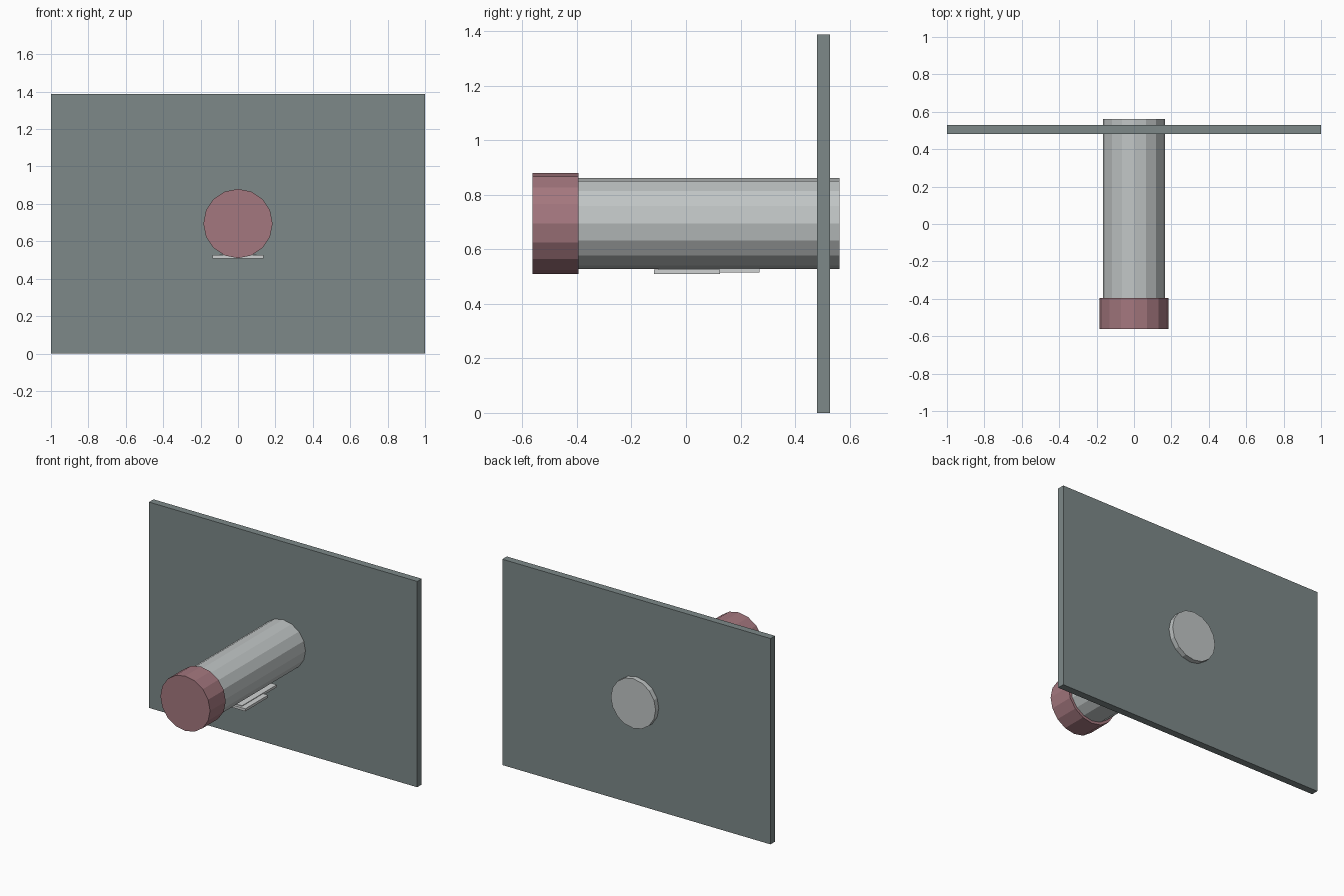
import bpy, bmesh, math
from mathutils import Matrix

if "Cube" in bpy.data.objects:
    bpy.data.objects.remove(bpy.data.objects["Cube"])


def material(name, colour):
    m = bpy.data.materials.new(name)
    m.diffuse_color = (*colour, 1)
    m.use_nodes = True
    m.node_tree.nodes["Principled BSDF"].inputs["Base Color"].default_value = m.diffuse_color
    return m


panel_grey = material("slate grey", (0.205, 0.25, 0.25))
tube_grey = material("light grey", (0.53, 0.56, 0.56))
cap_red = material("dusty red", (0.37, 0.185, 0.21))
plate_grey = material("pale grey", (0.62, 0.64, 0.64))


def finish(name, bm, mat):
    mesh = bpy.data.meshes.new(name)
    bm.to_mesh(bm and mesh)
    bm.free()
    mesh.materials.append(mat)
    bpy.context.collection.objects.link(bpy.data.objects.new(name, mesh))


def box(name, lo, hi, mat):
    bm = bmesh.new()
    size = [b - a for a, b in zip(lo, hi)]
    mid = [(a + b) / 2 for a, b in zip(lo, hi)]
    bmesh.ops.create_cube(bm, size=1, matrix=Matrix.Translation(mid) @ Matrix.Diagonal((*size, 1)))
    finish(name, bm, mat)


def rod(name, radius, y0, y1, mat, z=0.695, sides=16):
    # Low-poly cylinder lying along y
    bm = bmesh.new()
    place = Matrix.Translation((0, (y0 + y1) / 2, z)) @ Matrix.Rotation(math.pi / 2, 4, 'X')
    bmesh.ops.create_cone(bm, cap_ends=True, segments=sides, radius1=radius,
                          radius2=radius, depth=y1 - y0, matrix=place)
    finish(name, bm, mat)


# Upright wall panel with the tube passing through it
box("wall_panel", (-1, 0.48, 0), (1, 0.528, 1.387), panel_grey)
rod("tube", 0.167, -0.42, 0.562, tube_grey)
rod("end_cap", 0.185, -0.562, -0.395, cap_red)

# Thin stacked plates below the tube
box("lower_plate", (-0.137, -0.118, 0.509), (0.137, 0.125, 0.526), plate_grey)
box("upper_plate", (-0.10, -0.10, 0.514), (0.10, 0.27, 0.53), plate_grey)
